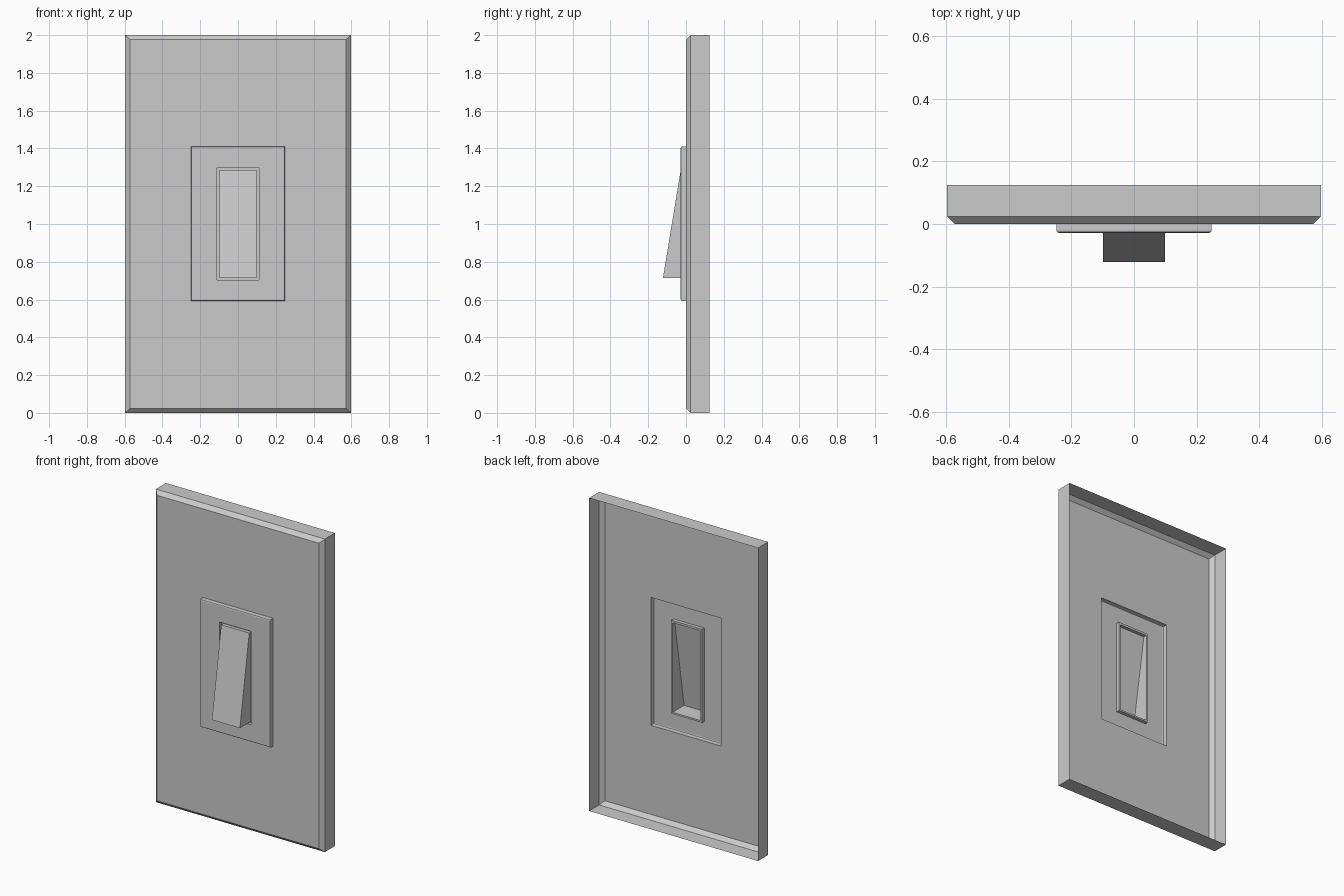
import bpy, bmesh

if "Cube" in bpy.data.objects:
    bpy.data.objects.remove(bpy.data.objects["Cube"])


def ring(half_w, z0, z1, y_low, y_top=None):
    """Rectangle facing -y; its top edge may sit at another depth."""
    y_top = y_low if y_top is None else y_top
    return [(-half_w, y_low, z0), (half_w, y_low, z0),
            (half_w, y_top, z1), (-half_w, y_top, z1)]


def shell(name, rings, cap=False):
    """Open shell lofted through rectangular rings, from back to front."""
    bm = bmesh.new()
    loops = [[bm.verts.new(p) for p in r] for r in rings]
    for a, b in zip(loops, loops[1:]):
        for i in range(4):
            j = (i + 1) % 4
            bm.faces.new((a[i], a[j], b[j], b[i]))
    if cap:
        bm.faces.new(loops[-1])
    mesh = bpy.data.meshes.new(name)
    bm.to_mesh(mesh)
    bm.free()
    obj = bpy.data.objects.new(name, mesh)
    bpy.context.collection.objects.link(obj)
    return obj


FRAME = (0.248, 0.593, 1.41)   # half width, bottom, top
SLOT = (0.11, 0.703, 1.30)
ROCKER = (0.099, 0.714, 1.286)

# Cover plate: open back, chamfered front edge, opening for the frame
shell("wall_plate", [
    ring(0.597, 0.0, 2.0, 0.125),
    ring(0.597, 0.0, 2.0, 0.024),
    ring(0.573, 0.024, 1.976, 0.0),
    ring(*FRAME, 0.0),
])

# Raised frame with a softened edge and a shallow groove round the rocker
w, z0, z1 = FRAME
rounding = [(0.0, -0.021), (0.002, -0.026), (0.007, -0.028)]
shell("switch_frame", [ring(*FRAME, 0.0)]
      + [ring(w - d, z0 + d, z1 - d, y) for d, y in rounding]
      + [ring(*SLOT, -0.028), ring(*SLOT, -0.006), ring(*ROCKER, -0.006)])

# Tilted rocker, hollow from behind
shell("rocker", [ring(*ROCKER, -0.006), ring(*ROCKER, -0.122, -0.028)], cap=True)
